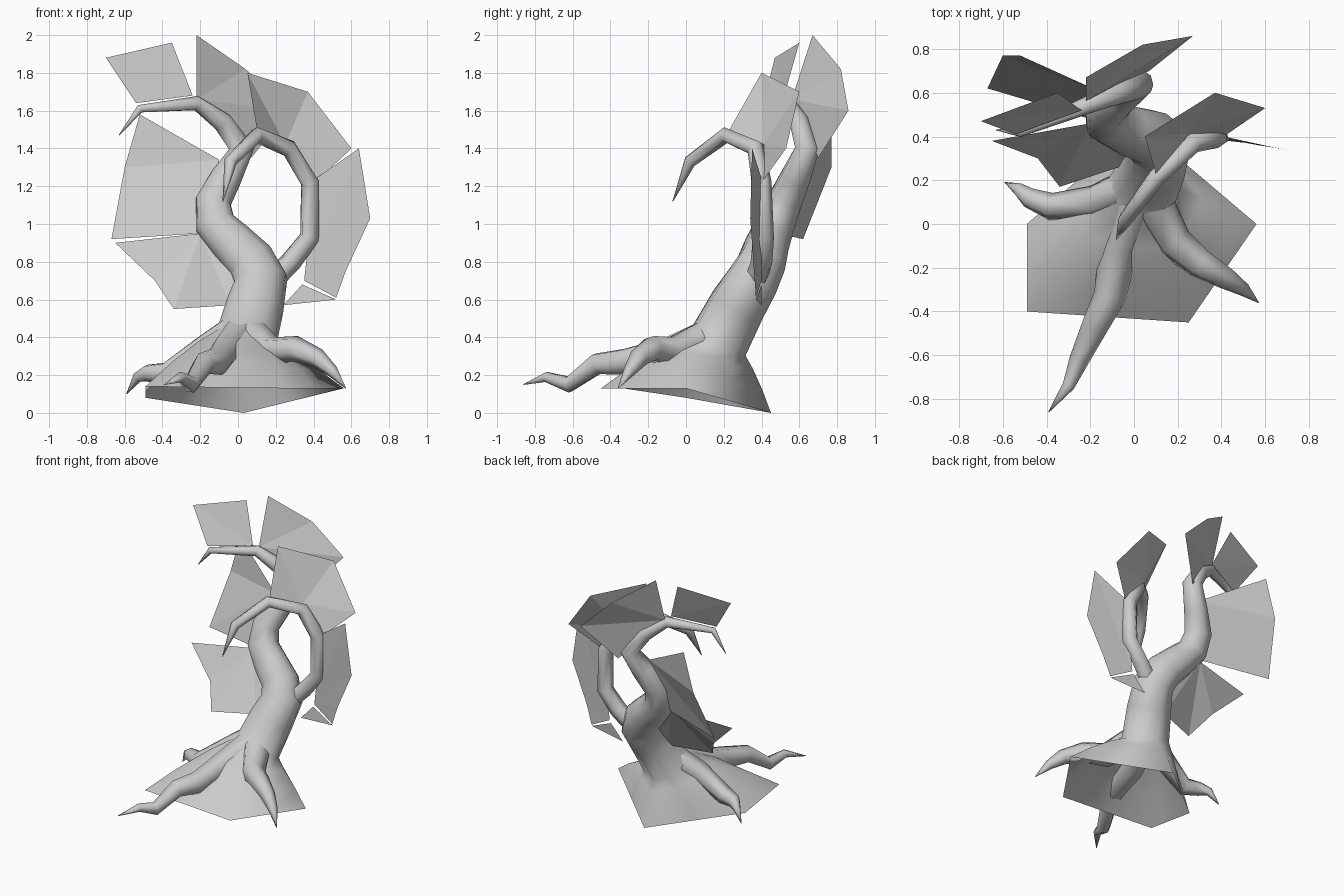
import bpy, bmesh, math
from mathutils import Vector

cube = bpy.data.objects.get("Cube")
if cube:
    bpy.data.objects.remove(cube)

GREY = (.6, .6, .6, 1)
bark = bpy.data.materials.new("plain grey")
bark.use_nodes = True
bark.diffuse_color = GREY
bark.node_tree.nodes["Principled BSDF"].inputs["Base Color"].default_value = GREY
HEXAGON = [math.tau * k / 6 for k in range(6)]


def finish(name, bm, smooth):
    mesh = bpy.data.meshes.new(name)
    bm.to_mesh(mesh)
    bm.free()
    mesh.materials.append(bark)
    obj = bpy.data.objects.new(name, mesh)
    bpy.context.collection.objects.link(obj)
    for polygon in mesh.polygons:
        polygon.use_smooth = smooth


def tube_rings(path, thickness, taper, angles):
    """Rings square to a path, thinning to a point at its end."""
    points = [Vector(p) for p in path]
    last = len(points) - 1
    rings, side = [], Vector((1, 0, 0))
    for i, point in enumerate(points):
        before = (point - points[i - 1]).normalized() if i else Vector()
        after = (points[i + 1] - point).normalized() if i < last else Vector()
        along = (before + after).normalized()
        side = (side - along * side.dot(along)).normalized()
        up = along.cross(side)
        radius = max(thickness * (1 - i / last) ** taper, .002)
        rings.append([point + (side * math.cos(a) + up * math.sin(a)) * radius for a in angles])
    return rings


def loft(name, levels):
    """Skin a list of rings and close the far end."""
    bm = bmesh.new()
    rings = [[bm.verts.new(point) for point in level] for level in levels]
    count = len(rings[0])
    for lower, upper in zip(rings, rings[1:]):
        for i in range(count):
            j = (i + 1) % count
            bm.faces.new((lower[i], lower[j], upper[j], upper[i]))
    bm.faces.new(rings[-1])
    finish(name, bm, True)


def limb(name, thickness, taper, *path):
    loft(name, tube_rings(path, thickness, taper, HEXAGON))


def leaf(name, *outline):
    """Thin folded sheet fanned out from its stem point."""
    bm = bmesh.new()
    stem, *rim = [bm.verts.new(point) for point in outline]
    for first, second in zip(rim, rim[1:]):
        bm.faces.new((stem, first, second))
    finish(name, bm, False)


# Open flaring foot, trunk and right branch as one continuous loft
corners = [Vector(c) for c in ((.56, 0, .13), (.03, .45, 0), (-.49, 0, .08),
                               (-.49, -.4, .14), (.25, -.45, .13))]
edge = []
for corner, following in zip(corners, corners[1:] + corners[:1]):
    edge += [corner, (corner + following) / 2]
angles = [math.atan2(point.y + .05, point.x) for point in edge]
trunk = tube_rings([
    (.04, .17, .38), (.09, .27, .57), (.12, .35, .7), (.07, .4, .8), (-.03, .43, .9),
    (-.12, .47, 1), (-.13, .52, 1.12), (-.06, .58, 1.25), (.02, .64, 1.4),
    (-.08, .6, 1.54), (-.22, .54, 1.64), (-.52, .42, 1.61), (-.63, .43, 1.47)],
    .165, .8, angles)
flare = [[low.lerp(high, t) + Vector((0, 0, .02)) for low, high in zip(edge, trunk[0])]
         for t in (.35, .7)]
loft("trunk_and_right_branch", [edge] + flare + trunk)

# Forward-hooking branch
limb("left_branch", .065, .3,
     (.1, .31, .6), (.18, .37, .7), (.28, .4, .8), (.38, .41, .93), (.38, .4, 1.22),
     (.27, .37, 1.4), (.1, .21, 1.47), (-.04, .02, 1.33), (-.08, -.07, 1.12))

# Roots, rising into the trunk as ridges
limb("front_root", .1, .7,
     (0, .1, .4), (-.07, -.1, .32), (-.11, -.33, .27), (-.18, -.47, .26),
     (-.25, -.62, .15), (-.3, -.74, .19), (-.39, -.86, .15))
limb("left_root", .1, .7,
     (.08, .1, .4), (.18, -.08, .32), (.3, -.18, .34), (.42, -.25, .29),
     (.5, -.3, .22), (.57, -.36, .13))
limb("right_root", .09, .7,
     (.04, .2, .48), (-.18, .1, .34), (-.38, .08, .21), (-.48, .12, .21),
     (-.53, .16, .19), (-.59, .19, .1))

# Leaf sheets, each listed from its stem point
leaf("right_tip_leaf", (-.24, .52, 1.68), (-.35, .6, 1.96), (-.7, .47, 1.88), (-.54, .41, 1.64))
leaf("crown_leaf", (-.22, .56, 1.66), (-.22, .67, 2), (.04, .82, 1.82), (.27, .86, 1.6),
     (.07, .7, 1.35))
leaf("left_top_leaf", (.25, .41, 1.42), (.1, .23, 1.5), (.05, .4, 1.8), (.37, .6, 1.7),
     (.6, .53, 1.4), (.41, .4, 1.22))
leaf("left_side_leaf", (.35, .4, .7), (.38, .4, .95), (.41, .4, 1.24), (.64, .35, 1.4),
     (.7, .34, 1.03), (.57, .36, .75), (.52, .37, .61))
leaf("left_low_sliver", (.24, .4, .57), (.52, .37, .6), (.34, .4, .68))
leaf("right_side_leaf", (-.1, .58, 1.34), (-.52, .77, 1.58), (-.6, .77, 1.3), (-.67, .62, .92),
     (-.2, .48, .95))
leaf("right_low_leaf", (-.2, .46, .95), (-.65, .38, .9), (-.44, .3, .7), (-.34, .17, .55),
     (-.04, .27, .57), (.03, .38, .78))
